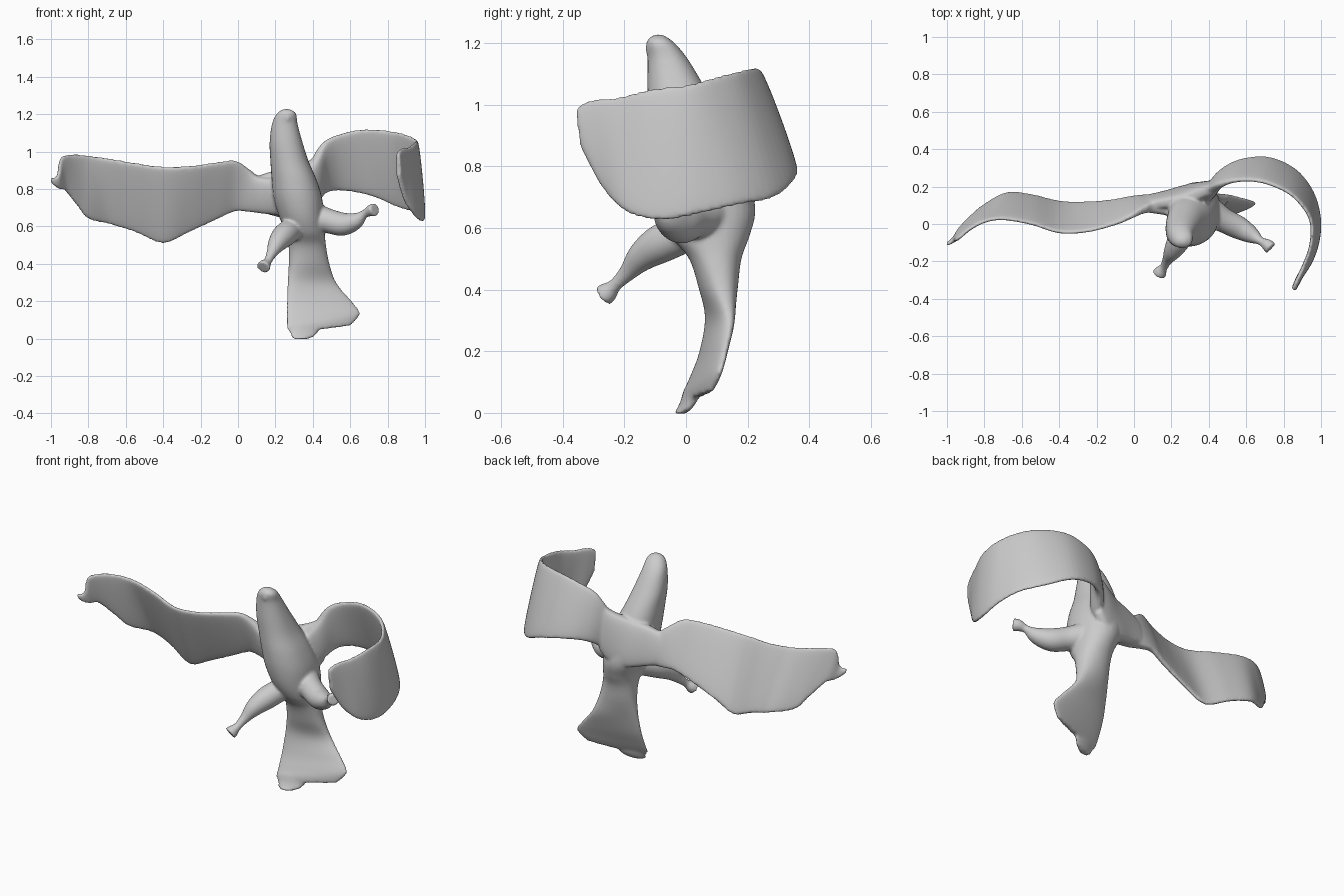
import bpy, bmesh, math
from mathutils import Vector as V

SIDES = 32


def spline(rows, steps=5):
    """Catmull-Rom through rows of numbers."""
    out = []
    for i in range(len(rows) - 1):
        p0, p1 = rows[max(i - 1, 0)], rows[i]
        p2, p3 = rows[i + 1], rows[min(i + 2, len(rows) - 1)]
        for s in range(steps):
            t = s / steps
            out.append([0.5 * (2 * b + (c - a) * t + (2 * a - 5 * b + 4 * c - d) * t * t
                               + (3 * b - a - 3 * c + d) * t ** 3)
                        for a, b, c, d in zip(p0, p1, p2, p3)])
    out.append(list(rows[-1]))
    return out


def loft(name, rings, power=1.0):
    """Skin elliptical rings given as (centre, half axis a, half axis b)."""
    bm = bmesh.new()
    loops = []
    for c, a, b in rings:
        loop = []
        for k in range(SIDES):
            t = 2 * math.pi * k / SIDES
            s = math.sin(t)
            loop.append(bm.verts.new(c + a * math.cos(t) + b * math.copysign(abs(s) ** power, s)))
        loops.append(loop)
    for l0, l1 in zip(loops, loops[1:]):
        for k in range(SIDES):
            j = (k + 1) % SIDES
            bm.faces.new((l0[k], l0[j], l1[j], l1[k]))
    bm.faces.new(loops[0])
    bm.faces.new(loops[-1])
    bmesh.ops.recalc_face_normals(bm, faces=bm.faces)
    me = bpy.data.meshes.new(name)
    bm.to_mesh(me)
    bm.free()
    ob = bpy.data.objects.new(name, me)
    bpy.context.collection.objects.link(ob)
    return ob


def wing(name, rows):
    """Rows: top edge xyz, bottom edge xyz, half thickness."""
    pts = spline(rows)
    mids = [(V(p[:3]) + V(p[3:6])) / 2 for p in pts]
    rings = []
    for i, p in enumerate(pts):
        chord = (V(p[:3]) - V(p[3:6])) / 2
        tangent = mids[min(i + 1, len(mids) - 1)] - mids[max(i - 1, 0)]
        rings.append((mids[i], chord, tangent.cross(chord).normalized() * p[6]))
    return loft(name, rings, 0.5)


def limb(name, rows):
    """Rows: centre xyz and radius."""
    pts = spline(rows)
    rings = []
    for i, p in enumerate(pts):
        d = V(pts[min(i + 1, len(pts) - 1)][:3]) - V(pts[max(i - 1, 0)][:3])
        a = d.cross(V((0, 0, 1))).normalized()
        b = a.cross(d).normalized()
        rings.append((V(p[:3]), a * p[3], b * p[3]))
    return loft(name, rings)


# Head, body and fanned tail: centre xyz, wide axis xyz, half depth
body_rows = [
    (.26, -.09, 1.228, .015, 0, 0, .012), (.26, -.085, 1.205, .05, 0, 0, .043),
    (.25, -.06, 1.15, .068, 0, 0, .065), (.257, -.03, 1.05, .088, 0, 0, .095),
    (.275, 0, .95, .102, 0, 0, .122), (.30, .025, .85, .12, 0, 0, .145),
    (.32, .05, .75, .13, 0, 0, .16), (.34, .07, .65, .12, 0, 0, .155),
    (.36, .08, .57, .104, 0, 0, .125), (.37, .095, .5, .10, .005, 0, .085),
    (.38, .105, .4, .108, .02, 0, .06), (.395, .11, .3, .13, .035, 0, .033),
    (.43, .09, .2, .17, .04, .01, .026), (.455, .065, .125, .197, .05, .02, .024),
    (.45, .048, .085, .19, .055, .025, .022), (.44, .035, .05, .165, .05, .02, .014)]
body_rings = []
for p in spline(body_rows):
    axis = V(p[3:6])
    body_rings.append((V(p[:3]), axis, V((-axis.y, axis.x, 0)).normalized() * p[6]))
body = loft("bird", body_rings, 0.85)

# Rounded lower corner of the tail
lobe = loft("tail_lobe", [(V((.335 + .01 * k, .015 * k - .022, z)), V((w, w * .28, 0)), V((-.004, .017, 0)))
                          for k, (z, w) in enumerate([(-.003, .035), (.01, .062), (.035, .074), (.08, .078)])])

# Small beak ridge
beak = limb("beak", [(.262, -.07, 1.2, .03), (.265, -.11, 1.188, .022), (.267, -.125, 1.168, .008)])

# Broad back bridging the wing roots
back = wing("shoulders", [(.08, .10, .86, .08, .14, .69, .03), (.17, .11, .89, .18, .155, .66, .04),
                          (.27, .13, .91, .28, .18, .64, .045), (.36, .165, .94, .38, .195, .66, .045),
                          (.43, .19, .98, .43, .215, .72, .03)])

# Outstretched wing
wing_a = wing("outstretched_wing", [
    (.25, .07, .86, .27, .14, .66, .06), (.12, .085, .865, .14, .13, .67, .045),
    (.06, .075, .905, .05, .14, .68, .032), (-.01, .04, .95, -.02, .14, .68, .023),
    (-.1, 0, .945, -.12, .125, .635, .019), (-.25, -.04, .925, -.27, .115, .565, .017),
    (-.4, -.045, .92, -.4, .12, .51, .017), (-.55, 0, .94, -.55, .155, .57, .017),
    (-.7, .025, .965, -.68, .165, .61, .017), (-.8, .012, .98, -.8, .1, .64, .016),
    (-.88, -.03, .985, -.86, .05, .71, .015), (-.945, -.085, .97, -.925, -.015, .79, .013),
    (-.965, -.095, .875, -.96, -.07, .80, .012), (-1.003, -.11, .86, -.997, -.105, .83, .01)])

# Wing curling round to the front
wing_b = wing("curled_wing", [
    (.33, .12, .86, .33, .15, .67, .06), (.40, .165, .95, .41, .19, .72, .04),
    (.46, .205, 1.05, .47, .28, .78, .026), (.55, .23, 1.095, .57, .34, .79, .019),
    (.68, .225, 1.12, .72, .353, .76, .018), (.82, .17, 1.11, .86, .29, .70, .017),
    (.905, .09, 1.09, .952, .175, .675, .016), (.95, 0, 1.065, .99, .04, .645, .016),
    (.945, -.12, 1.05, .985, -.08, .625, .016), (.91, -.22, 1.025, .95, -.19, .65, .016),
    (.87, -.31, 1.015, .895, -.27, .73, .016), (.853, -.355, .99, .857, -.34, .86, .014)])

# Legs with flared feet
leg_a = limb("leg_a", [(.31, .04, .6, .06), (.25, -.07, .555, .064), (.21, -.14, .51, .05),
                       (.18, -.19, .455, .029), (.16, -.23, .415, .022), (.145, -.25, .395, .032),
                       (.135, -.268, .38, .038)])
leg_b = limb("leg_b", [(.40, .07, .65, .08), (.48, .02, .63, .066), (.56, -.02, .612, .062),
                       (.63, -.06, .63, .045), (.675, -.09, .666, .022), (.71, -.11, .684, .032),
                       (.732, -.13, .69, .036)])

# Fuse every part into one soft skin
bpy.ops.object.select_all(action='DESELECT')
for ob in (body, lobe, beak, back, wing_a, wing_b, leg_a, leg_b):
    ob.select_set(True)
bpy.context.view_layer.objects.active = body
bpy.ops.object.join()
remesh = body.modifiers.new("fuse", 'REMESH')
remesh.mode = 'VOXEL'
remesh.voxel_size = 0.008
remesh.use_smooth_shade = True
soften = body.modifiers.new("soften", 'SMOOTH')
soften.factor = 0.5
soften.iterations = 6
